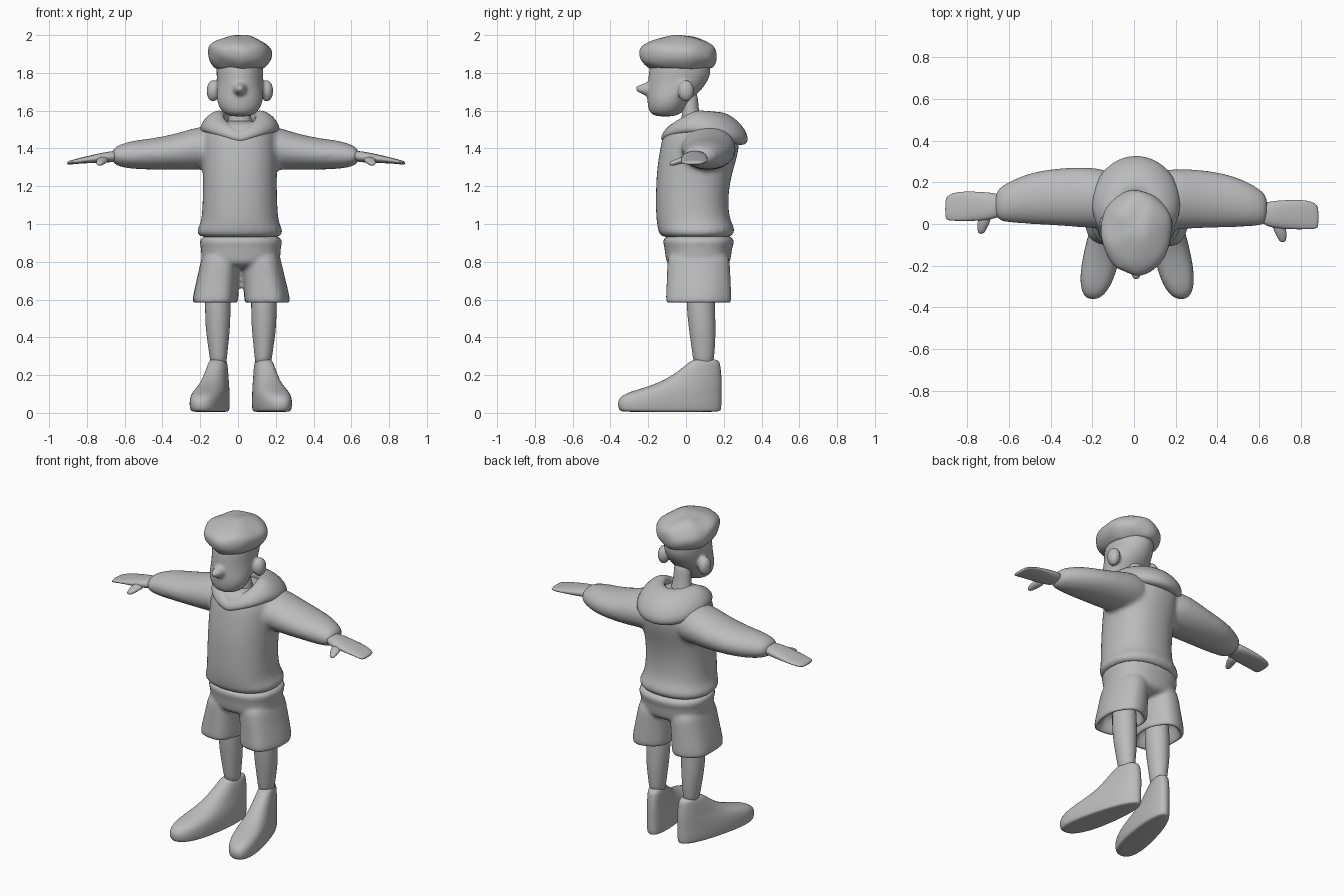
import bpy, bmesh, math
from mathutils import Vector, noise

if "Cube" in bpy.data.objects:
    bpy.data.objects.remove(bpy.data.objects["Cube"])

gray = bpy.data.materials.new("plain_gray")
gray.diffuse_color = (0.5, 0.5, 0.5, 1)
gray.use_nodes = True
gray.node_tree.nodes["Principled BSDF"].inputs["Base Color"].default_value = gray.diffuse_color
CX = 0.01  # body centre line


def spow(v, e):
    return math.copysign(abs(v) ** e, v)


def skin(bm, rings, closed=False):
    """Bridge rings of points; cap both ends unless closed."""
    vs = [[bm.verts.new(p) for p in r] for r in rings]
    n = len(vs[0])
    pairs = list(zip(vs, vs[1:])) + ([(vs[-1], vs[0])] if closed else [])
    for a, b in pairs:
        for i in range(n):
            j = (i + 1) % n
            bm.faces.new((a[i], a[j], b[j], b[i]))
    if not closed:
        bm.faces.new(vs[0][::-1])
        bm.faces.new(vs[-1])


def loft(bm, rows, axis="z", n=24, e=1.0, fold=None):
    """Rows are (position, centre 1, radius 1, centre 2, radius 2)."""
    rings = []
    for p, c1, r1, c2, r2 in rows:
        ring = []
        for i in range(n):
            a = math.tau * i / n
            k = 1 + (fold(a, p) if fold else 0)
            u, v = c1 + k * r1 * spow(math.cos(a), e), c2 + k * r2 * spow(math.sin(a), e)
            ring.append({"x": (p, u, v), "y": (u, p, v), "z": (u, v, p)}[axis])
        rings.append(ring)
    skin(bm, rings)


def ball(bm, c, r):
    vs = bmesh.ops.create_uvsphere(bm, u_segments=16, v_segments=10, radius=1)["verts"]
    for v in vs:
        v.co = Vector(c) + Vector([v.co[i] * r[i] for i in range(3)])


def finish(name, bm, levels=2, voxel=0, smooth=4):
    bmesh.ops.recalc_face_normals(bm, faces=bm.faces)
    for f in bm.faces:
        f.smooth = True
    me = bpy.data.meshes.new(name)
    bm.to_mesh(me)
    bm.free()
    me.materials.append(gray)
    ob = bpy.data.objects.new(name, me)
    bpy.context.collection.objects.link(ob)
    if levels:
        m = ob.modifiers.new("subdivide", "SUBSURF")
        m.levels = m.render_levels = levels
    if voxel:
        m = ob.modifiers.new("blend", "REMESH")
        m.mode, m.voxel_size, m.use_smooth_shade = "VOXEL", voxel, True
        m = ob.modifiers.new("soften", "SMOOTH")
        m.factor, m.iterations = 0.5, smooth
    return ob


# Hoodie body and sleeves, blended into one skin
bm = bmesh.new()
loft(bm, [(z, CX, rx, cy, ry) for z, rx, cy, ry in (
    (.925, .19, .055, .165), (.94, .225, .055, .195), (.965, .232, .055, .205),
    (.99, .215, .05, .203), (1.03, .203, .035, .195), (1.15, .197, .03, .192),
    (1.28, .197, .045, .202), (1.38, .203, .07, .212), (1.47, .2, .08, .205),
    (1.52, .17, .075, .175), (1.55, .1, .06, .11))], e=.88)
for s in (-1, 1):
    k = 1 if s < 0 else .96
    loft(bm, [(s * x * k, y - (.03 * x if s > 0 else 0), ry, z, rz) for x, y, ry, z, rz in (
        (.06, .12, .13, 1.40, .11), (.2, .125, .148, 1.405, .118), (.3, .13, .143, 1.385, .1),
        (.45, .128, .132, 1.37, .083), (.55, .115, .113, 1.367, .077),
        (.62, .1, .092, 1.362, .062), (.67, .09, .068, 1.36, .04))], axis="x")
finish("hoodie", bm, 2, .014, 6)

# Hood lying around the neck, dipping to a V in front
bm = bmesh.new()
rings = []
for i in range(32):
    t = math.tau * i / 32
    w = (1 - math.cos(t)) / 2                       # 0 front, 1 back
    rise = min(1, min(t, math.tau - t) / 1.3)       # V neckline
    u = Vector((math.sin(t), -math.cos(t), 0))
    c = Vector((CX + .145 * math.sin(t), .07 - .165 * math.cos(t), 1.465 + .075 * rise - .035 * max(0, w - .5) * 2))
    L, T, tilt = .045 + .075 * w, .03 + .028 * w, math.radians(42)
    d = u * math.cos(tilt) - Vector((0, 0, math.sin(tilt)))
    up = u * math.sin(tilt) + Vector((0, 0, math.cos(tilt)))
    rings.append([c + d * L * math.cos(a) + up * T * math.sin(a)
                  for a in (math.tau * j / 12 for j in range(12))])
skin(bm, rings, closed=True)
finish("hood", bm, 1)

# Hands with thumbs
for s, side in ((-1, "right"), (1, "left")):
    dx, dy = (0, 0) if s < 0 else (-.02, -.04)
    bm = bmesh.new()
    loft(bm, [(s * (x + dx), y + dy, ry, z, rz) for x, y, ry, z, rz in (
        (.62, .09, .05, 1.362, .03), (.69, .085, .068, 1.354, .03), (.77, .085, .072, 1.345, .022),
        (.85, .085, .072, 1.333, .014), (.89, .078, .062, 1.325, .011),
        (.905, .072, .05, 1.322, .008))], axis="x", n=16, e=.85)
    loft(bm, [(y + dy, s * (x + dx), rx, z, rz) for y, x, rx, z, rz in (
        (.05, .71, .035, 1.345, .02), (.0, .722, .03, 1.333, .018),
        (-.03, .73, .021, 1.322, .015), (-.048, .733, .012, 1.318, .009))], axis="y", n=12)
    finish(side + "_hand", bm, 1)

# Shorts: hollow legs joined to a waist
bm = bmesh.new()
folds = lambda a, z: .035 * math.sin(5 * a + 1) * max(0, (.88 - z) / .3)
loft(bm, [(z, .015, rx, cy, ry) for z, rx, cy, ry in (
    (.76, .2, .065, .16), (.82, .212, .065, .175), (.88, .212, .065, .18),
    (.90, .222, .067, .192), (.95, .215, .065, .185))], e=.85)
for s in (-1, 1):
    loft(bm, [(z, .015 + s * cx, rx, cy, ry) for z, cx, rx, cy, ry in (
        (.69, .13, .07, .065, .11), (.64, .132, .085, .065, .13), (.585, .136, .1, .065, .145),
        (.575, .138, .118, .065, .168), (.6, .137, .123, .065, .175),
        (.68, .128, .114, .066, .17), (.78, .113, .105, .066, .168),
        (.87, .1, .1, .066, .16))], e=.85, fold=folds)
finish("shorts", bm, 2, .0115, 3)

# Legs and shoes
SHOE = ((.004, -.335, .175, .085), (.012, -.357, .188, .098), (.05, -.366, .19, .102),
        (.085, -.352, .19, .1), (.11, -.305, .19, .096), (.135, -.215, .19, .09),
        (.17, -.12, .19, .08), (.215, -.05, .187, .072), (.255, 0, .182, .064),
        (.275, .025, .175, .057), (.285, .05, .155, .04))
for s, side in ((-1, "right"), (1, "left")):
    bm = bmesh.new()
    loft(bm, [(z, .015 + s * cx, rx, cy, ry) for z, cx, rx, cy, ry in (
        (.24, .118, .042, .095, .05), (.3, .119, .047, .092, .058), (.38, .121, .058, .09, .067),
        (.46, .122, .067, .085, .073), (.56, .122, .069, .078, .077),
        (.72, .122, .07, .075, .077))], n=16)
    finish(side + "_leg", bm, 1)

    bm = bmesh.new()
    rings = []
    for z, y0, y1, w in SHOE:
        ring = []
        for i in range(24):
            a = math.tau * i / 24
            y = (y0 + y1) / 2 + (y1 - y0) / 2 * spow(math.sin(a), .85)
            wide = w * (1 - .3 * (y + .36) / .55)
            x = .12 + .2 * (.1 - y) + wide * spow(math.cos(a), .85)
            ring.append((.015 + s * x, y, z))
        rings.append(ring)
    skin(bm, rings)
    finish(side + "_shoe", bm, 2)

# Neck
bm = bmesh.new()
loft(bm, [(1.45, CX, .085, .04, .08), (1.54, CX, .065, .03, .055),
          (1.61, CX, .052, .022, .043), (1.72, CX, .055, .015, .05)], n=16)
finish("neck", bm, 1)

# Head with nose and ears blended in
bm = bmesh.new()
loft(bm, [(z, CX, rx, cy, ry) for z, rx, cy, ry in (
    (1.568, .05, -.11, .045), (1.585, .088, -.108, .085), (1.62, .113, -.1, .102),
    (1.66, .124, -.09, .117), (1.70, .125, -.065, .14), (1.76, .122, -.04, .162),
    (1.82, .127, -.03, .167), (1.9, .12, -.03, .15))])
loft(bm, [(-.17, CX, .05, 1.715, .05), (-.215, CX, .036, 1.713, .036),
          (-.25, CX, .022, 1.715, .02), (-.268, CX, .012, 1.717, .012)], axis="y", n=12)
for s in (-1, 1):
    ball(bm, (CX + s * .142, .0, 1.705), (.036, .045, .058))
finish("head", bm, 1, .009, 4)

# Tousled hair
bm = bmesh.new()
loft(bm, [(z, CX, rx, cy, ry) for z, rx, cy, ry in (
    (1.815, .12, -.03, .15), (1.83, .142, -.03, .172), (1.86, .166, -.035, .2),
    (1.9, .173, -.037, .207), (1.94, .165, -.045, .2), (1.97, .13, -.04, .155),
    (1.988, .08, -.03, .1), (1.995, .035, -.02, .04))], n=20)
for v in bm.verts:
    n = noise.noise(v.co * 14)
    out = Vector((v.co.x - CX, v.co.y + .035, 0)).normalized()
    v.co += out * n * .02
    v.co.z += noise.noise(v.co * 11 + Vector((7, 3, 1))) * .016
    if v.co.y < -.2 and abs(v.co.x - CX) < .03:
        v.co.y -= .008
finish("hair", bm, 2)
